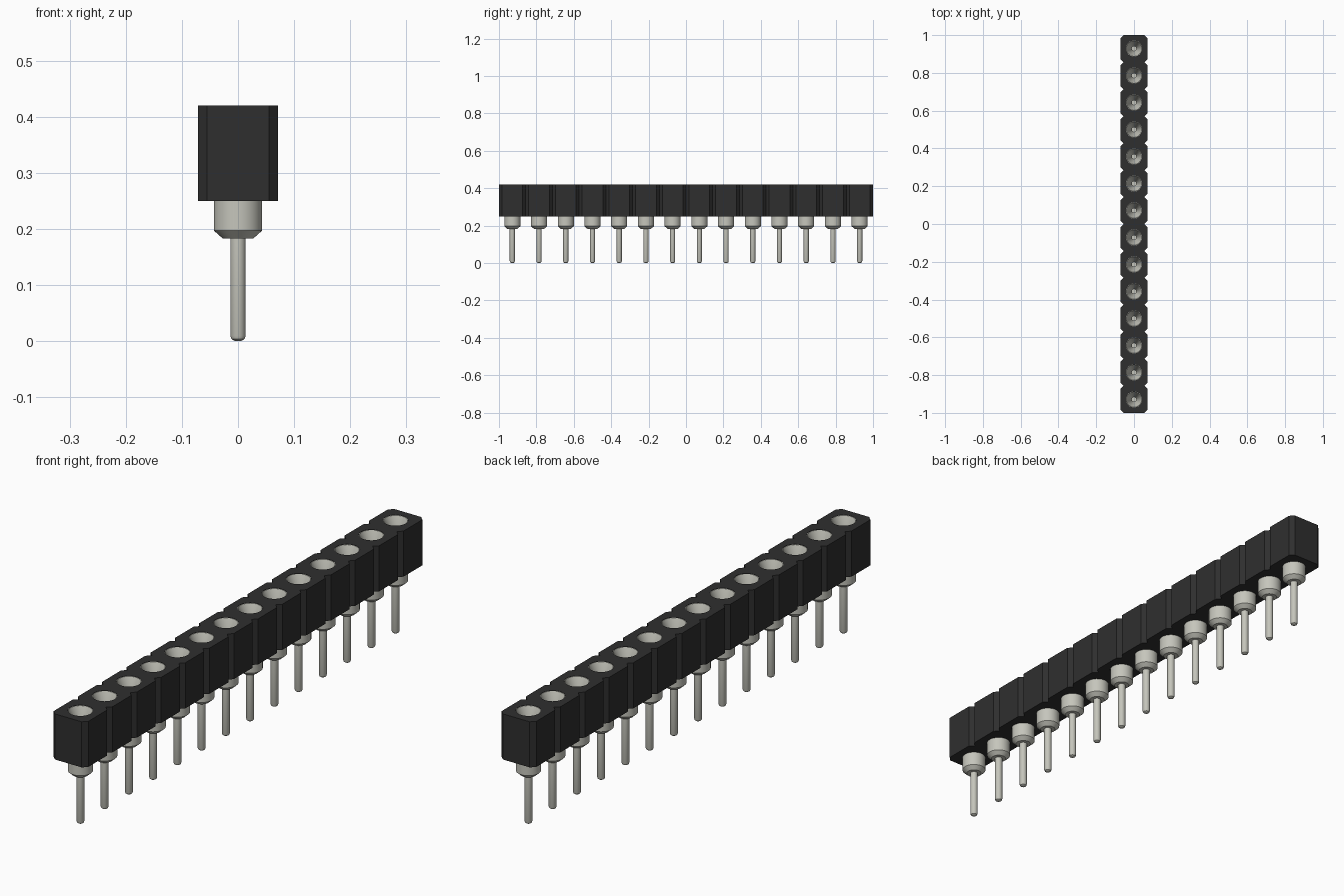
import bpy, bmesh, math

COUNT = 14
PITCH = 2 / COUNT
HALF = PITCH / 2
CHAMFER = 0.016
BASE, TOP = 0.25, 0.42
SIDES = 32

cube = bpy.data.objects.get("Cube")
if cube:
    bpy.data.objects.remove(cube, do_unlink=True)


def material(name, color):
    mat = bpy.data.materials.new(name)
    mat.use_nodes = True
    mat.diffuse_color = color
    bsdf = next(n for n in mat.node_tree.nodes if n.type == 'BSDF_PRINCIPLED')
    bsdf.inputs["Base Color"].default_value = color
    return mat


def make_object(name, bm, mat=None):
    bmesh.ops.recalc_face_normals(bm, faces=bm.faces)
    mesh = bpy.data.meshes.new(name)
    bm.to_mesh(mesh)
    bm.free()
    obj = bpy.data.objects.new(name, mesh)
    bpy.context.collection.objects.link(obj)
    if mat:
        mesh.materials.append(mat)
    return obj


def lathe(bm, profile, y):
    """Revolve (radius, height) points about a vertical axis at y."""
    rings = []
    for r, z in profile:
        n = 1 if r == 0 else SIDES
        rings.append([bm.verts.new((r * math.cos(math.tau * i / SIDES),
                                    y + r * math.sin(math.tau * i / SIDES), z))
                      for i in range(n)])
    for a, b in zip(rings, rings[1:]):
        for i in range(SIDES):
            j = (i + 1) % SIDES
            quad = [a[i % len(a)], a[j % len(a)], b[j % len(b)], b[i % len(b)]]
            bm.faces.new(list(dict.fromkeys(quad)))


black = material("black plastic", (0.028, 0.028, 0.028, 1))
metal = material("tin metal", (0.56, 0.56, 0.50, 1))
centres = [-1 + HALF + i * PITCH for i in range(COUNT)]

# Housing: chamfered cells in one strip, extruded upward
side = []
for y in centres:
    c = HALF - CHAMFER
    side += [(c, y - HALF), (HALF, y - c), (HALF, y + c)]
side.append((HALF - CHAMFER, 1))
outline = side + [(-x, y) for x, y in reversed(side)]
bm = bmesh.new()
floor = bm.faces.new([bm.verts.new((x, y, BASE)) for x, y in outline])
extruded = bmesh.ops.extrude_face_region(bm, geom=[floor], use_keep_orig=True)
for v in extruded["geom"]:
    if isinstance(v, bmesh.types.BMVert):
        v.co.z = TOP
housing = make_object("housing", bm, black)

# Bores through the housing
bm = bmesh.new()
for y in centres:
    lathe(bm, [(0, BASE - 0.05), (0.043, BASE - 0.05),
               (0.043, TOP + 0.05), (0, TOP + 0.05)], y)
cutter = make_object("bore_cutter", bm)
cutter.hide_render = True
cutter.hide_set(True)
cut = housing.modifiers.new("bores", 'BOOLEAN')
cut.operation = 'DIFFERENCE'
cut.solver = 'EXACT'
cut.object = cutter

# Contacts: round tail, collar, funnel mouth and narrow socket
profile = [(0, 0), (0.007, 0.001), (0.0115, 0.004), (0.0138, 0.010),
           (0.0138, 0.183), (0.027, 0.183), (0.0428, 0.197), (0.0428, TOP - 0.001),
           (0.041, TOP - 0.001), (0.012, TOP - 0.075), (0.012, BASE), (0, BASE)]
for i, y in enumerate(centres):
    bm = bmesh.new()
    lathe(bm, profile, y)
    pin = make_object(f"contact_pin_{i + 1}", bm, metal)
    bpy.ops.object.select_all(action='DESELECT')
    pin.select_set(True)
    bpy.context.view_layer.objects.active = pin
    bpy.ops.object.shade_smooth_by_angle(angle=math.radians(30))
